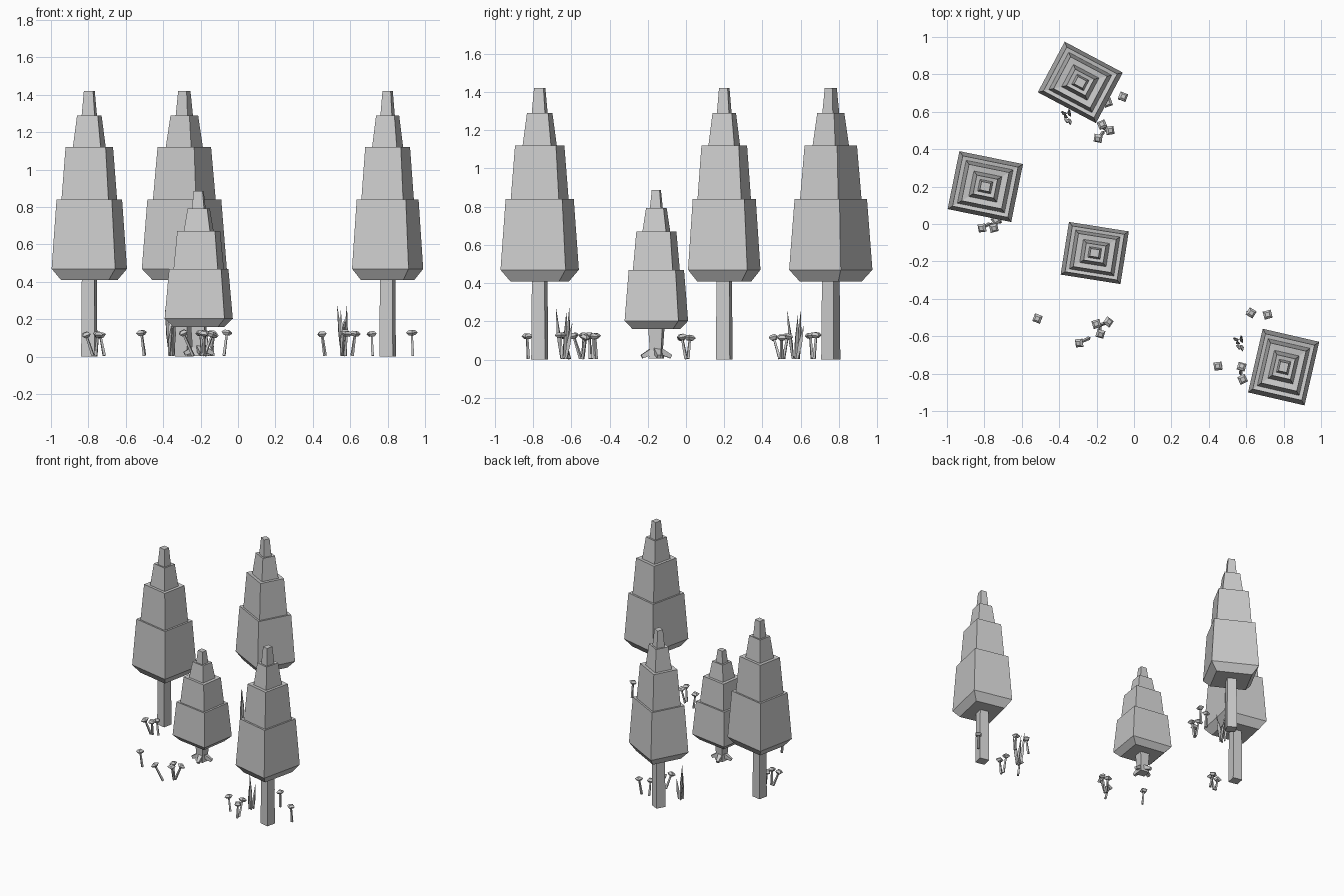
import bpy, bmesh, math, random
from mathutils import Vector, Matrix

if "Cube" in bpy.data.objects:
    bpy.data.objects.remove(bpy.data.objects["Cube"])

random.seed(4)


def finish(name, bm):
    bmesh.ops.recalc_face_normals(bm, faces=bm.faces)
    me = bpy.data.meshes.new(name)
    bm.to_mesh(me)
    bm.free()
    ob = bpy.data.objects.new(name, me)
    bpy.context.collection.objects.link(ob)
    return ob


def loft(bm, rings):
    """Skin a list of equal-length point rings and cap both ends."""
    loops = [[bm.verts.new(p) for p in r] for r in rings]
    n = len(loops[0])
    for a, b in zip(loops, loops[1:]):
        for i in range(n):
            j = (i + 1) % n
            bm.faces.new((a[i], a[j], b[j], b[i]))
    bm.faces.new(loops[0][::-1])
    bm.faces.new(loops[-1])


def rect(hx, hy, z):
    return [(-hx, -hy, z), (hx, -hy, z), (hx, hy, z), (-hx, hy, z)]


def spar(bm, a, b, ra, rb, n=4, turn=0.0):
    """Tapered n-sided rod from a to b."""
    a, b = Vector(a), Vector(b)
    q = (b - a).to_track_quat('Z', 'Y')

    def ring(c, r):
        return [c + q @ Vector((r * math.cos(turn + 2 * math.pi * i / n),
                                r * math.sin(turn + 2 * math.pi * i / n), 0))
                for i in range(n)]
    loft(bm, [ring(a, ra), ring(b, rb)])


# Foliage: stepped tiers (relative width, height above the foliage base)
TIERS = [(.75, 0), (1, .06), (.87, .43), (.74, .425), (.63, .71), (.44, .705),
         (.325, .88), (.205, .875), (.145, 1.01)]


def tree(name, x, y, deg, w, d, base, hs, trunk=True):
    m = Matrix.Translation((x, y, 0)) @ Matrix.Rotation(math.radians(deg), 4, 'Z')
    bm = bmesh.new()
    loft(bm, [rect(w / 2 * s, d / 2 * s, base + h * hs) for s, h in TIERS])
    finish(name + "_foliage", bm).matrix_world = m
    bm = bmesh.new()
    if trunk:
        loft(bm, [rect(.037, .037, 0), rect(.034, .034, base + .03)])
    else:
        # Short flared stump with four roots
        loft(bm, [rect(.036, .036, .005), rect(.030, .030, .05), rect(.038, .038, base + .02)])
        for i in range(4):
            a = math.radians(20 + 90 * i)
            c, s = math.cos(a), math.sin(a)
            spar(bm, (.02 * c, .02 * s, .045), (.078 * c, .078 * s, .016), .024, .014, 4, math.pi / 4)
    finish(name + "_trunk", bm).matrix_world = m


tree("left_tree", -.795, .2, -11.5, .347, .316, .41, 1)
tree("back_tree", -.287, .757, -28, .352, .306, .41, 1)
tree("right_tree", .80, -.765, 77, .349, .310, .41, 1)
tree("small_tree", -.21, -.155, -9, .324, .285, .16, .72, trunk=False)

# Mushrooms: cap x, cap y, foot x, foot y
MUSHROOMS = [
    (-.81, -.02, -.775, .0), (-.75, -.02, -.76, .0), (-.735, .02, -.715, .01),
    (-.06, .68, -.075, .67), (-.14, .65, -.135, .66),
    (-.17, .53, -.16, .51), (-.13, .50, -.15, .50), (-.19, .46, -.165, .49),
    (-.515, -.505, -.50, -.50), (-.20, -.535, -.19, -.54), (-.14, -.525, -.18, -.54),
    (-.18, -.585, -.185, -.55), (-.29, -.635, -.24, -.61),
    (.625, -.475, .61, -.47), (.715, -.485, .72, -.49), (.45, -.76, .465, -.76),
    (.575, -.765, .57, -.80), (.58, -.83, .57, -.825), (.93, -.655, .935, -.65),
]
for cx, cy, fx, fy in MUSHROOMS:
    foot = Vector((fx, fy, .005))
    top = Vector((cx, cy, random.uniform(.105, .122)))
    bm = bmesh.new()
    spar(bm, foot, top, .010, .007, 4)
    finish("mushroom_stem", bm)
    bm = bmesh.new()
    loft(bm, [rect(.012, .012, -.006), rect(.022, .022, .008), rect(.019, .019, .014),
              rect(.011, .011, .022)])
    q = Vector((0, 0, 1)).rotation_difference(top - foot).to_matrix().to_4x4()
    cap = finish("mushroom_cap", bm)
    cap.matrix_world = (Matrix.Translation(top) @ q
                        @ Matrix.Rotation(random.uniform(0, 1.5), 4, 'Z'))

# Grass tufts: thin pointed blades leaning outward (foot offset, tip offset, height)
BLADES = [(-.005, .02, -.03, .03, .27), (.0, .0, -.012, .015, .25),
          (.012, -.01, .022, -.04, .27), (-.008, -.01, .008, -.03, .20),
          (.018, .01, .012, .045, .19)]
for tx, ty, k in ((.56, -.64, 1), (-.36, .57, .93)):
    bm = bmesh.new()
    for fx, fy, gx, gy, h in BLADES:
        f = Vector((tx + fx, ty + fy, .005))
        g = Vector((tx + gx, ty + gy, h * k))
        mid = f.lerp(g, .45)
        spar(bm, f, mid, .007, .012, 3)
        spar(bm, mid, g, .012, .001, 3)
    finish("grass_tuft", bm)
